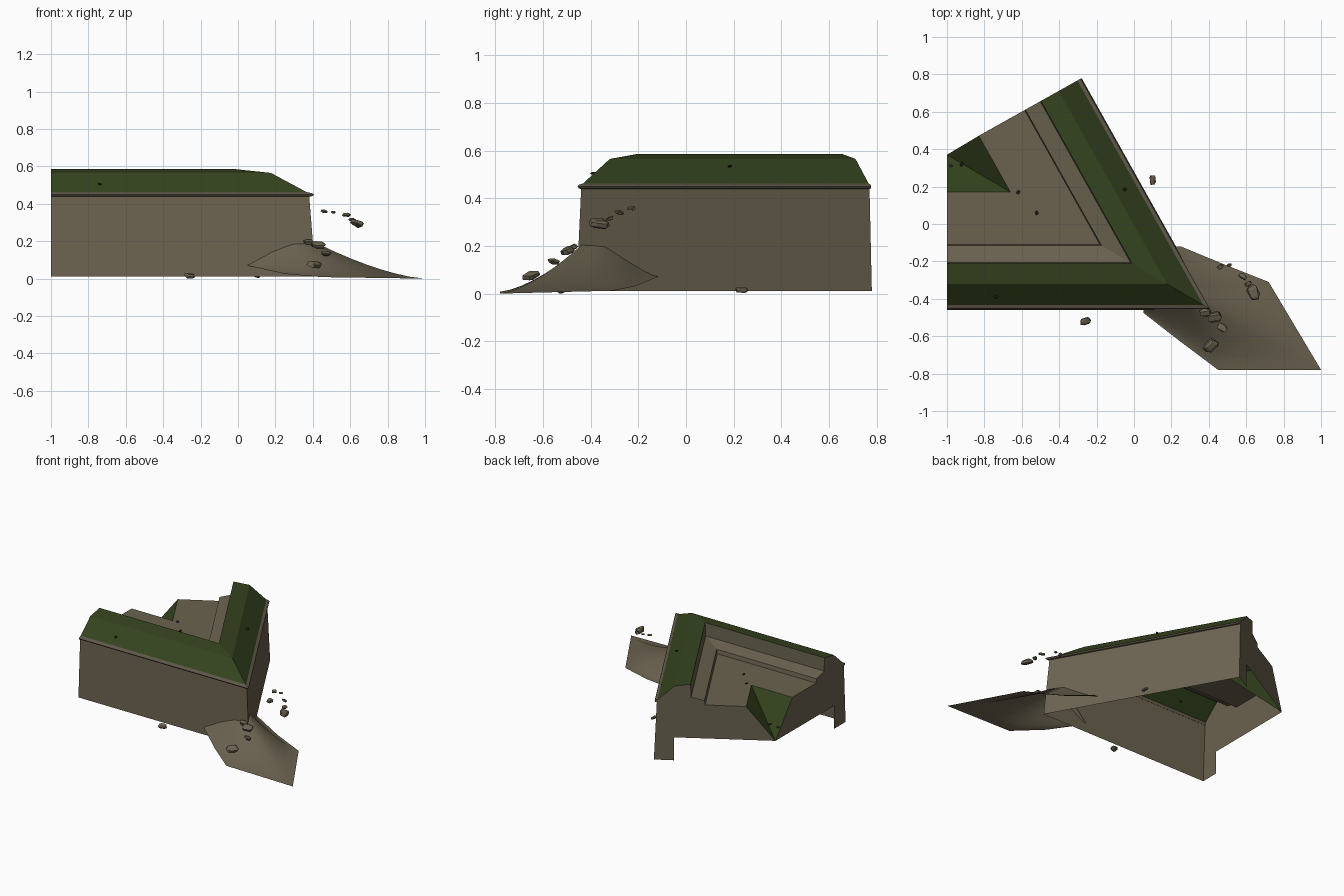
import bpy, bmesh, random
from mathutils import Vector, Matrix

random.seed(4)
cube = bpy.data.objects.get("Cube")
if cube:
    bpy.data.objects.remove(cube)


def material(name, rgb):
    m = bpy.data.materials.new(name)
    m.use_nodes = True
    m.diffuse_color = (*rgb, 1)
    m.node_tree.nodes["Principled BSDF"].inputs["Base Color"].default_value = (*rgb, 1)
    return m


STONE = material("earth stone", (0.147, 0.123, 0.08))
GRASS = material("dark grass", (0.035, 0.057, 0.013))
TRIM = material("cordon stone", (0.12, 0.1, 0.07))
DARK = material("dark pebble", (0.02, 0.018, 0.012))


def finish(bm, name, mats):
    mesh = bpy.data.meshes.new(name)
    bm.to_mesh(mesh)
    bm.free()
    for m in mats:
        mesh.materials.append(m)
    obj = bpy.data.objects.new(name, mesh)
    bpy.context.collection.objects.link(obj)
    return obj


# Plan of the two walls: a front wall, a sharp corner and a slanted wall
START, CORNER, END = Vector((-1, -0.46)), Vector((0.415, -0.46)), Vector((-0.28, 0.78))
along = (END - CORNER).normalized()
inward = Vector((-along.y, along.x))
mitre = Vector(((-1 + along.x) / along.y, 1))
STATIONS = [(START, Vector((0, 1))), (CORNER, mitre), (END, inward)]


def sweep(name, profile, mats, grass=(), hollow=()):
    """Sweep an (inset, height) profile round the corner, cap it, leave hollow sides open."""
    bm = bmesh.new()
    rings = []
    for base, direction in STATIONS:
        ring = []
        for d, z in profile:
            p = base + direction * d
            ring.append(bm.verts.new((max(p.x, -1), p.y, z)))
        rings.append(ring)
    n = len(profile)
    open_faces = []
    for a, b in zip(rings, rings[1:]):
        for i in range(n):
            j = (i + 1) % n
            f = bm.faces.new((a[i], a[j], b[j], b[i]))
            f.material_index = int(i in grass)
            if i in hollow:
                open_faces.append(f)
    bm.faces.new(rings[0])
    bm.faces.new(rings[-1])
    bmesh.ops.recalc_face_normals(bm, faces=bm.faces)
    bmesh.ops.delete(bm, geom=open_faces, context='FACES')
    # The innermost points of all sections meet in one place
    tip = max(range(n), key=lambda i: profile[i][0])
    if profile[tip][0] > 0.8:
        bmesh.ops.pointmerge(bm, verts=[r[tip] for r in rings], merge_co=rings[0][tip].co)
    return finish(bm, name, mats)


# Rampart shell: battered wall, grassed parapet, firing step, walkway, grassed inner slope
PROFILE = [(0, 0.01), (0.02, 0.44), (0.02, 0.455), (0.14, 0.565), (0.25, 0.585),
           (0.254, 0.488), (0.345, 0.465), (0.35, 0.435), (0.63, 0.435),
           (0.83, 0.185), (0.137, 0.182), (0.137, 0.01)]
sweep("rampart", PROFILE, [STONE, GRASS], grass=(2, 3, 8), hollow=(9, 10, 11))

# Cordon moulding below the parapet
CORDON = [(0.022, 0.438), (0.01, 0.441), (0.005, 0.449), (0.01, 0.456), (0.026, 0.462)]
sweep("cordon", CORDON, [TRIM])

# Mound of earth spilling from the corner
INNER = [(0.05, -0.45, 0.075), (0.17, -0.43, 0.165), (0.28, -0.42, 0.21), (0.36, -0.42, 0.22),
         (0.31, -0.34, 0.215), (0.26, -0.25, 0.16), (0.18, -0.12, 0.08)]
OUTER = [(0.05, -0.475, 0.07), (0.25, -0.63, 0.025), (0.45, -0.78, 0.008), (1, -0.78, 0),
         (0.72, -0.31, 0.012), (0.48, -0.215, 0.03), (0.25, -0.12, 0.07)]
bm = bmesh.new()
STEPS = 8
grid = []
for a, b in zip(INNER, OUTER):
    a, b = Vector(a), Vector(b)
    col = []
    for k in range(STEPS + 1):
        t = k / STEPS
        p = a.lerp(b, t)
        p.z = b.z + (a.z - b.z) * (1 - t) ** 1.5
        col.append(bm.verts.new(p))
    grid.append(col)
for a, b in zip(grid, grid[1:]):
    for k in range(STEPS):
        bm.faces.new((a[k], a[k + 1], b[k + 1], b[k]))
for f in bm.faces:
    f.smooth = True
finish(bm, "earth_mound", [STONE])


def rock(name, pos, size, mat):
    bm = bmesh.new()
    bmesh.ops.create_cube(bm, size=1)
    bmesh.ops.bevel(bm, geom=bm.edges[:], offset=0.22, segments=1, affect='EDGES')
    for v in bm.verts:
        v.co += Vector([random.uniform(-0.1, 0.1) for _ in range(3)])
    turn = Matrix.Rotation(random.uniform(0, 3), 4, 'Z') @ Matrix.Rotation(0.4, 4, 'X')
    shape = Matrix.Diagonal((size * 1.25, size * 0.9, size * 0.5, 1))
    bm.transform(Matrix.Translation(pos) @ turn @ shape)
    finish(bm, name, [mat])


# Debris in the air, on the mound and on the ground
DEBRIS = [(0.46, -0.23, 0.36, 0.027), (0.51, -0.22, 0.355, 0.018), (0.58, -0.28, 0.34, 0.032),
          (0.61, -0.32, 0.315, 0.027), (0.64, -0.365, 0.295, 0.062), (0.1, 0.235, 0.014, 0.036),
          (-0.26, -0.52, 0.016, 0.042), (0.38, -0.475, 0.195, 0.04), (0.43, -0.495, 0.18, 0.055),
          (0.47, -0.555, 0.135, 0.04), (0.41, -0.65, 0.075, 0.055)]
for i, (x, y, z, s) in enumerate(DEBRIS):
    rock(f"rock_{i + 1}", (x, y, z), s, STONE)

# Small dark pebbles on the rampart
PEBBLES = [(-0.74, -0.39, 0.505), (-0.05, 0.185, 0.535), (-0.62, 0.17, 0.438),
           (-0.52, 0.06, 0.438), (-0.98, 0.31, 0.26), (-0.92, 0.32, 0.27)]
for i, p in enumerate(PEBBLES):
    rock(f"pebble_{i + 1}", p, 0.016, DARK)
